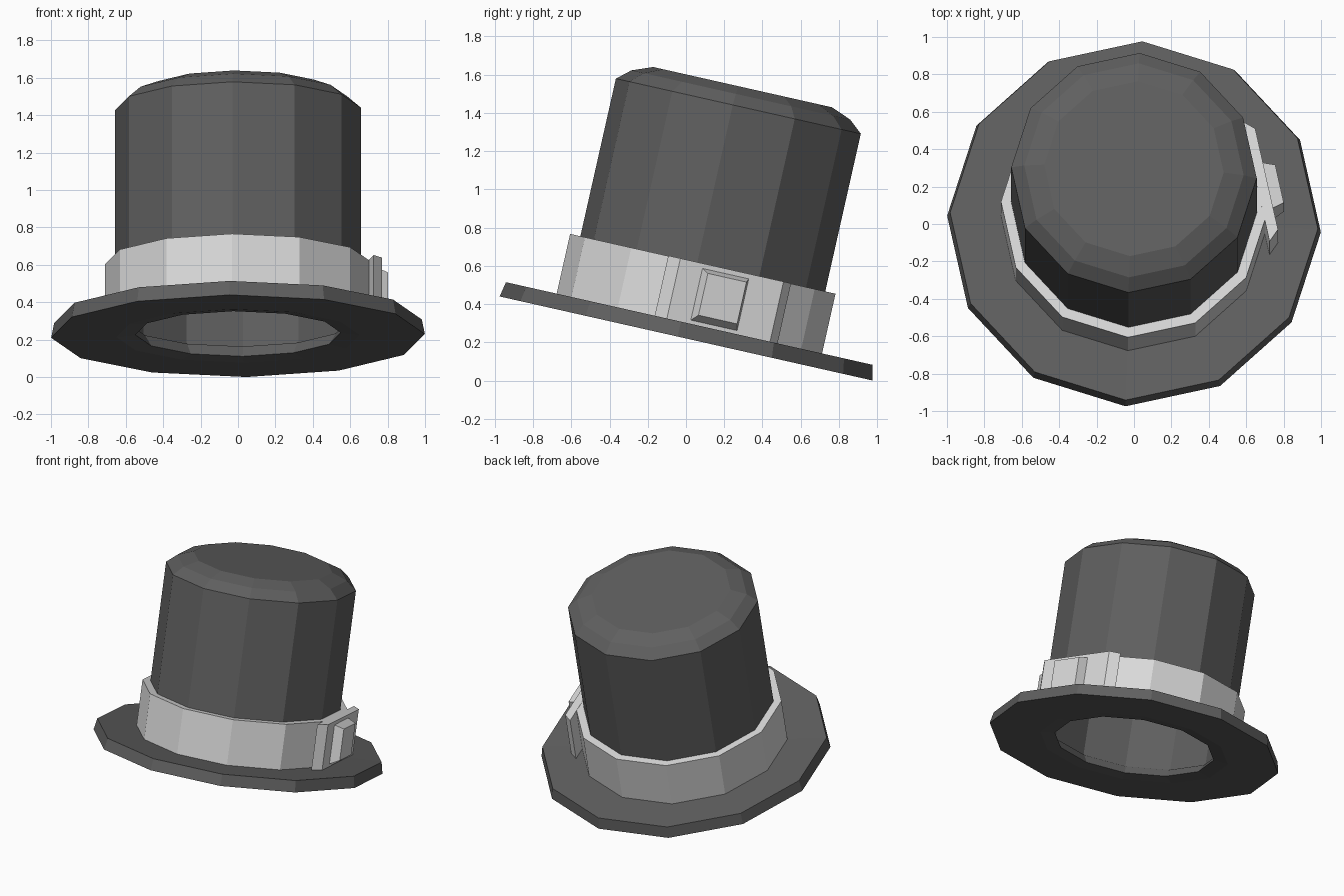
import bpy, bmesh, math
from mathutils import Matrix

cube = bpy.data.objects.get("Cube")
if cube:
    bpy.data.objects.remove(cube, do_unlink=True)

SIDES = 12
TURN = math.radians(-2.6)
# The whole hat leans backwards about the x axis
TILT = Matrix.Translation((0, 0, 0.22)) @ Matrix.Rotation(math.radians(-12.7), 4, 'X')
# Local frame of the band facet that carries the buckle: x outwards, y along it
FACET = TILT @ Matrix.Rotation(TURN + math.pi / SIDES, 4, 'Z')


def material(name, value):
    mat = bpy.data.materials.new(name)
    mat.use_nodes = True
    colour = (value, value, value, 1)
    mat.diffuse_color = colour
    bsdf = mat.node_tree.nodes["Principled BSDF"]
    bsdf.inputs["Base Color"].default_value = colour
    bsdf.inputs["Roughness"].default_value = 0.8
    return mat


felt = material("charcoal felt", 0.115)
ribbon = material("pale ribbon", 0.7)


def finish(bm, name, mat, matrix):
    bmesh.ops.recalc_face_normals(bm, faces=bm.faces)
    bm.transform(matrix)
    mesh = bpy.data.meshes.new(name)
    bm.to_mesh(mesh)
    bm.free()
    mesh.materials.append(mat)
    obj = bpy.data.objects.new(name, mesh)
    bpy.context.collection.objects.link(obj)
    return obj


def lathe(name, profile, mat, closed):
    """Revolve (radius, height) points; open profiles get end caps."""
    bm = bmesh.new()
    rings = []
    for r, h in profile:
        angles = [TURN + math.tau * i / SIDES for i in range(SIDES)]
        rings.append([bm.verts.new((r * math.cos(a), r * math.sin(a), h)) for a in angles])
    pairs = list(zip(rings, rings[1:]))
    if closed:
        pairs.append((rings[-1], rings[0]))
    else:
        bm.faces.new(rings[0])
        bm.faces.new(rings[-1])
    for low, high in pairs:
        for i in range(SIDES):
            j = (i + 1) % SIDES
            bm.faces.new((low[i], low[j], high[j], high[i]))
    return finish(bm, name, mat, TILT)


def frustum(name, base, top, mat):
    """Block between two rectangles, each (out, t0, t1, h0, h1)."""
    bm = bmesh.new()
    loops = []
    for out, t0, t1, h0, h1 in (base, top):
        corners = ((t0, h0), (t1, h0), (t1, h1), (t0, h1))
        loops.append([bm.verts.new((out, t, h)) for t, h in corners])
        bm.faces.new(loops[-1])
    a, b = loops
    for i in range(4):
        j = (i + 1) % 4
        bm.faces.new((a[i], a[j], b[j], b[i]))
    return finish(bm, name, mat, FACET)


# Brim with a bevelled opening underneath
lathe("brim", [(1.0, 0), (0.984, 0.08), (0.59, 0.075), (0.55, 0.012), (0.65, 0)], felt, True)

# Hollow crown: inner ceiling, inner wall, outer wall, rounded top
lathe("crown", [(0.6, 1.22), (0.6, 0.07), (0.657, 0.07), (0.657, 1.245),
                (0.587, 1.305), (0.48, 1.347)], felt, False)

# Hat band
lathe("hat_band", [(0.64, 0.075), (0.712, 0.075), (0.712, 0.4), (0.64, 0.4)], ribbon, True)

# Ribbon plate and buckle on the left side
frustum("ribbon_plate", (0.668, -0.337, 0.337, 0.08, 0.402),
        (0.726, -0.283, 0.283, 0.08, 0.402), ribbon)
frustum("buckle", (0.72, -0.158, 0.1, 0.096, 0.378),
        (0.79, -0.136, 0.076, 0.133, 0.357), ribbon)
